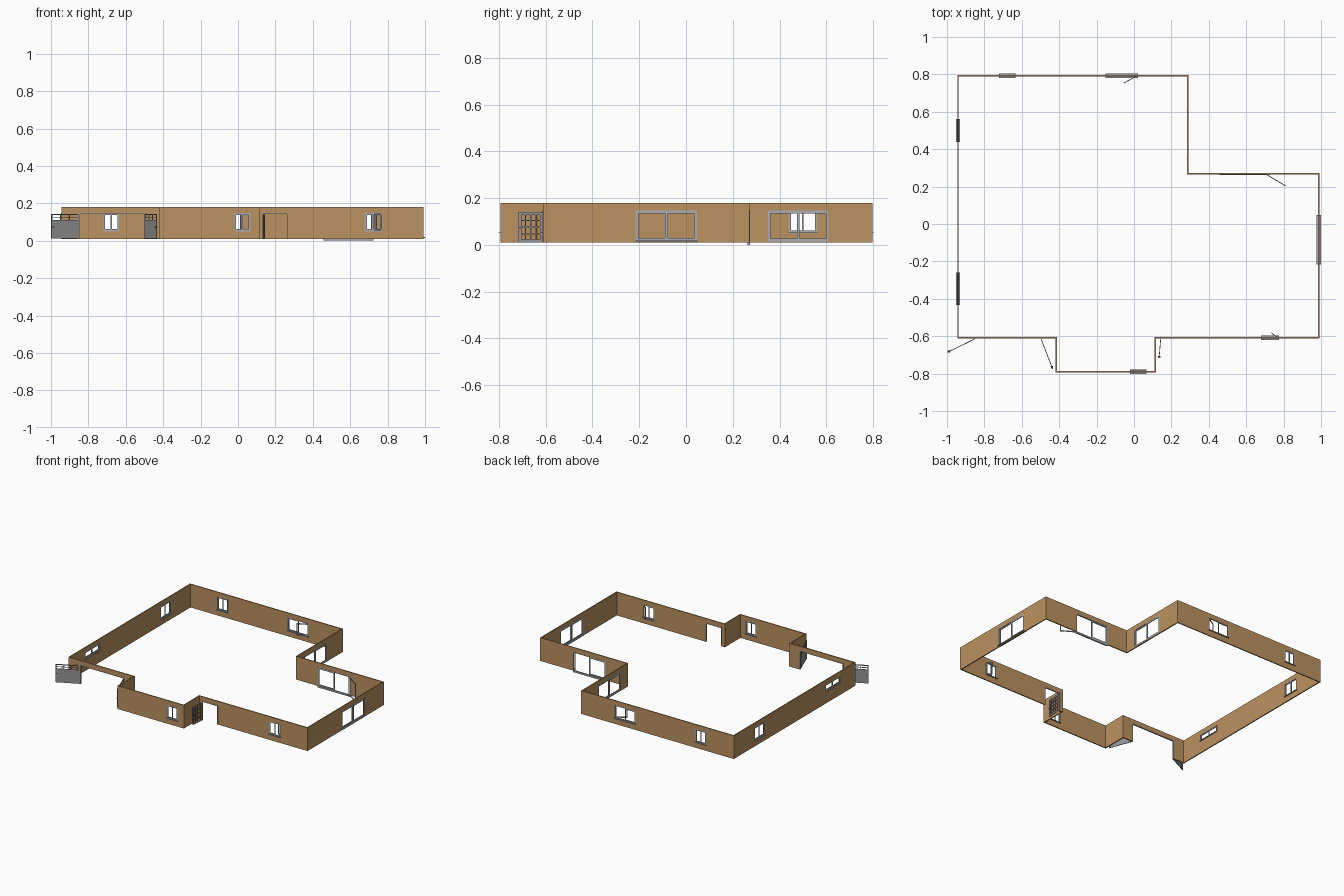
import bpy, bmesh
from mathutils import Vector, Matrix

if "Cube" in bpy.data.objects:
    bpy.data.objects.remove(bpy.data.objects["Cube"])


def material(name, rgb):
    m = bpy.data.materials.new(name)
    m.diffuse_color = (*rgb, 1)
    m.use_nodes = True
    m.node_tree.nodes["Principled BSDF"].inputs["Base Color"].default_value = m.diffuse_color
    return m


TAN = material("tan wall", (0.50, 0.29, 0.115))
FRAME = material("light grey frame", (0.40, 0.42, 0.46))
GREY = material("grey door", (0.30, 0.30, 0.31))
DARK = material("dark metal", (0.06, 0.055, 0.05))

Z0, Z1, T = 0.01, 0.18, 0.008      # wall base, wall top, wall thickness
HEAD = 0.147                       # top of all openings


def add_object(name, bm, mat):
    bmesh.ops.recalc_face_normals(bm, faces=bm.faces)
    me = bpy.data.meshes.new(name)
    bm.to_mesh(me)
    bm.free()
    me.materials.append(mat)
    ob = bpy.data.objects.new(name, me)
    bpy.context.collection.objects.link(ob)
    return ob


def bar(bm, p0, p1, a, b, z0, z1, d, off=0):
    """Box from distance a to b along the plan line p0-p1, d deep, shifted sideways by off."""
    p0, p1 = Vector((*p0, 0)), Vector((*p1, 0))
    u = (p1 - p0).normalized()
    n = Vector((-u.y, u.x, 0))
    c = p0 + u * (a + b) / 2 + n * off + Vector((0, 0, (z0 + z1) / 2))
    rot = Matrix((u, n, (0, 0, 1))).transposed().to_4x4()
    bmesh.ops.create_cube(bm, size=1, matrix=Matrix.Translation(c) @ rot
                          @ Matrix.Diagonal((b - a, d, z1 - z0, 1)))


def grid(bm, p0, p1, z0, z1, cols=1, rows=1, w=0.006, d=0.005, off=0, thin=None):
    """Frame with glazing bars; openings are left clear."""
    length = (Vector(p1) - Vector(p0)).length
    thin = thin or w
    for i in range(cols + 1):
        edge = i in (0, cols)
        bw = w if edge else thin
        c = w / 2 + (length - w) * i / cols
        bar(bm, p0, p1, c - bw / 2, c + bw / 2, z0, z1, d, off)
    for j in range(rows + 1):
        edge = j in (0, rows)
        bw = w if edge else thin
        c = z0 + w / 2 + (z1 - z0 - w) * j / rows
        bar(bm, p0, p1, w / 2, length - w / 2, c - bw / 2, c + bw / 2, d * 0.9, off)


# Walls: one closed ring following the floor plan
plan = [(-.945, -.612), (-.42, -.612), (-.42, -.793), (.117, -.793), (.117, -.612),
        (.991, -.612), (.991, .272), (.291, .272), (.291, .797), (-.945, .797)]
bm = bmesh.new()
rings = []
N = len(plan)
for i, p in enumerate(plan):
    p = Vector(p)
    e0 = (p - Vector(plan[i - 1])).normalized()
    e1 = (Vector(plan[(i + 1) % N]) - p).normalized()
    q = p + T * Vector((-e0.y - e1.y, e0.x + e1.x))
    rings.append([bm.verts.new((v.x, v.y, z)) for v, z in ((p, Z0), (p, Z1), (q, Z1), (q, Z0))])
for i in range(N):
    a, b = rings[i], rings[(i + 1) % N]
    for k in range(4):
        bm.faces.new((a[k], b[k], b[(k + 1) % 4], a[(k + 1) % 4]))
walls = add_object("outer_walls", bm, TAN)

# Openings on wall centre lines: name, start, end, sill height, sill wanted
h = T / 2
SOUTH, PORCH, EAST, STEP, INNER, NORTH, WEST = (
    -.612 + h, -.793 + h, .991 - h, .272 - h, .291 - h, .797 - h, -.945 + h)
openings = [
    ("garage", (-.85, SOUTH), (-.495, SOUTH), 0, False),
    ("entrance", (.132, SOUTH), (.265, SOUTH), 0, False),
    ("front_window", (.68, SOUTH), (.772, SOUTH), .053, True),
    ("bay_window", (-.02, PORCH), (.066, PORCH), .053, True),
    ("right_slider", (EAST, -.215), (EAST, .047), .018, True),
    ("terrace_door", (.458, STEP), (.725, STEP), 0, False),
    ("inner_slider", (INNER, .35), (INNER, .61), .015, False),
    ("wide_back_window", (-.15, NORTH), (.02, NORTH), .053, True),
    ("small_back_window", (-.72, NORTH), (-.635, NORTH), .053, True),
    ("left_window", (WEST, .44), (WEST, .56), .053, True),
    ("low_left_window", (WEST, -.432), (WEST, -.262), .10, True),
]
bm = bmesh.new()
for name, p0, p1, z, sill in openings:
    bar(bm, p0, p1, 0, (Vector(p1) - Vector(p0)).length, z, HEAD, 0.04)
cutter = add_object("opening_cutter", bm, TAN)
cutter.hide_render = True
mod = walls.modifiers.new("openings", "BOOLEAN")
mod.operation, mod.solver, mod.object = "DIFFERENCE", "EXACT", cutter
bpy.context.view_layer.objects.active = walls
bpy.ops.object.modifier_apply(modifier=mod.name)
bpy.data.objects.remove(cutter)

# Fixed frames and sills
for name, p0, p1, z, sill in openings:
    length = (Vector(p1) - Vector(p0)).length
    bm = bmesh.new()
    if z:
        grid(bm, p0, p1, z, HEAD, w=.004, d=.010)
    else:
        for a, b in ((0, .004), (length - .004, length)):
            bar(bm, p0, p1, a, b, Z0, HEAD, .010)
        bar(bm, p0, p1, .004, length - .004, HEAD - .004, HEAD, .010)
    add_object(name + "_frame", bm, FRAME)
    if sill:
        bm = bmesh.new()
        bar(bm, p0, p1, -.002, length + .002, z - .003, z + .001, .024)
        add_object(name + "_sill", bm, FRAME)

# Closed sashes: two per window, or only the first where the other stands open
for name, p0, p1, z, sill in openings:
    if name in ("garage", "entrance"):
        continue
    a, b = Vector(p0), Vector(p1)
    mid = (a + b) / 2
    u = (b - a).normalized() * .003
    half = name in ("front_window", "wide_back_window", "terrace_door")
    slider = "slider" in name
    w = .009 if slider or name == "terrace_door" else .006
    s = .002 if slider else 0
    bm = bmesh.new()
    grid(bm, a + u, mid + u, max(z, Z0) + .003, HEAD - .003, w=w, off=s)
    if not half:
        grid(bm, mid - u, b - u, max(z, Z0) + .003, HEAD - .003, w=w, off=-s)
    add_object(name + "_sashes", bm, FRAME)

# Sashes standing open into the rooms
for name, p0, p1, z in (("front_open_sash", (.769, SOUTH), (.735, -.583), .056),
                        ("wide_back_open_sash", (.017, NORTH), (-.055, .753), .056),
                        ("terrace_open_leaf", (.712, .262), (.812, .203), .012)):
    bm = bmesh.new()
    grid(bm, p0, p1, z, HEAD - .003, w=.007)
    add_object(name, bm, FRAME)

# Terrace threshold reaching the ground
bm = bmesh.new()
bar(bm, (.458, STEP), (.725, STEP), 0, .267, 0, .012, .010)
add_object("terrace_threshold", bm, FRAME)

# Glazed entrance door, open outwards
bm = bmesh.new()
grid(bm, (.143, -.612), (.134, -.716), .011, .140, cols=4, rows=4, w=.012, d=.004, thin=.005)
add_object("entrance_door", bm, GREY)
bm = bmesh.new()
bar(bm, (.143, -.612), (.134, -.716), .094, .102, .072, .077, .014)
add_object("entrance_handle", bm, DARK)

# Pair of garage doors: solid below, glazed strip above
for name, p0, p1 in (("left", (-.85, -.614), (-.998, -.686)),
                     ("right", (-.497, -.614), (-.435, -.775))):
    L = (Vector(p1) - Vector(p0)).length
    bm = bmesh.new()
    bar(bm, p0, p1, 0, L, .011, .108, .004)
    grid(bm, p0, p1, .106, .144, cols=3, rows=2, w=.006, d=.004, thin=.004)
    add_object(name + "_garage_door", bm, GREY)
    bm = bmesh.new()
    bar(bm, p0, p1, L - .016, L - .006, .072, .077, .012)
    add_object(name + "_garage_handle", bm, DARK)
